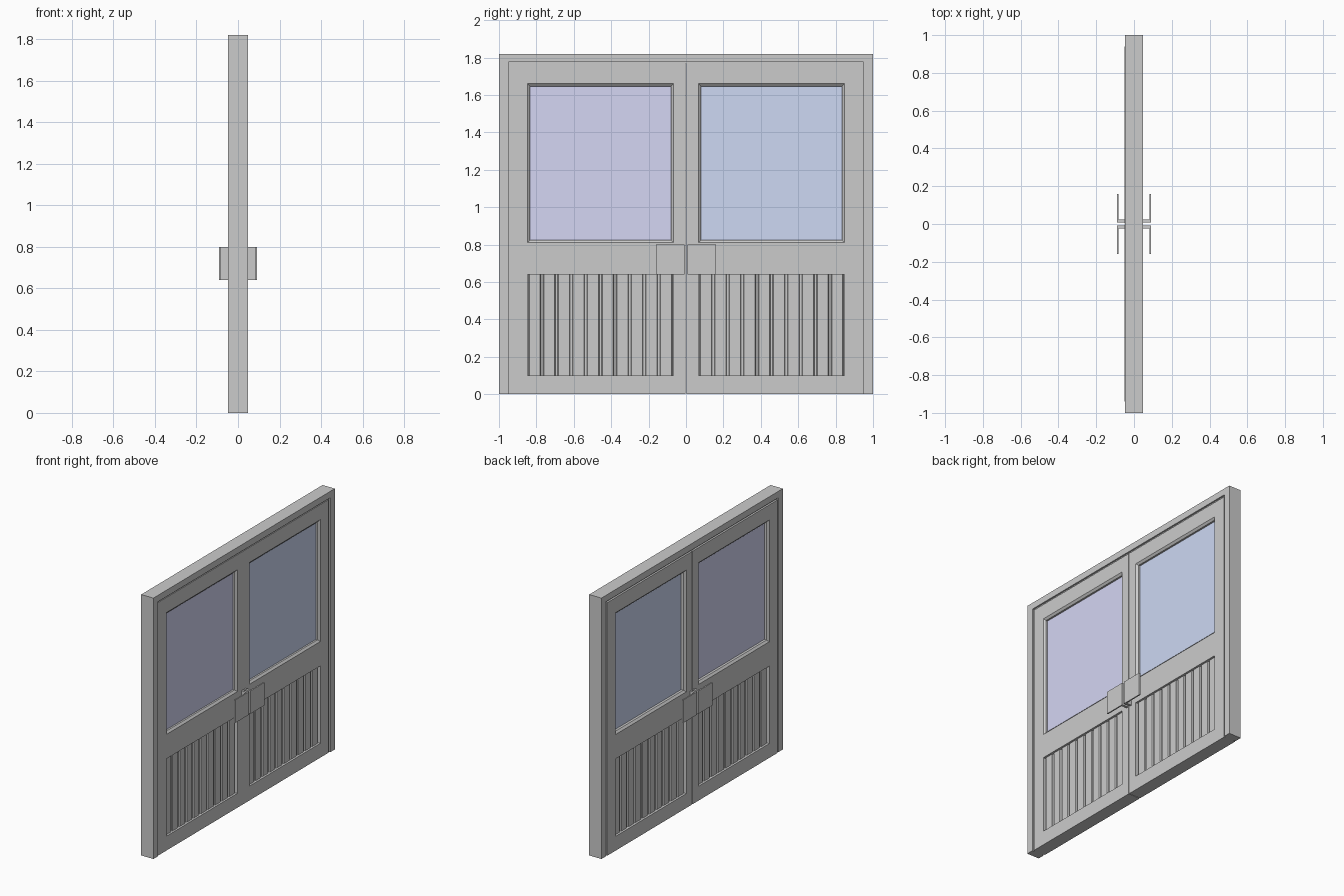
import bpy, bmesh

if "Cube" in bpy.data.objects:
    bpy.data.objects.remove(bpy.data.objects["Cube"])

BACK, FACE = -0.049, 0.042       # door face planes in x


def finish(bm, name, colour=None):
    bmesh.ops.recalc_face_normals(bm, faces=bm.faces)
    me = bpy.data.meshes.new(name)
    bm.to_mesh(me)
    bm.free()
    ob = bpy.data.objects.new(name, me)
    bpy.context.collection.objects.link(ob)
    if colour:
        mat = bpy.data.materials.new(name)
        mat.diffuse_color = colour
        mat.use_nodes = True
        mat.node_tree.nodes["Principled BSDF"].inputs["Base Color"].default_value = mat.diffuse_color
        me.materials.append(mat)
    return ob


def pierced_slab(name, ys, zs, holes, x0, x1):
    """Slab on a y/z grid, with the listed cells left open."""
    bm = bmesh.new()
    v = [[bm.verts.new((x0, y, z)) for z in zs] for y in ys]
    faces = [bm.faces.new((v[i][j], v[i+1][j], v[i+1][j+1], v[i][j+1]))
             for i in range(len(ys) - 1) for j in range(len(zs) - 1)
             if (i, j) not in holes]
    loose = [a for col in v for a in col if not a.link_faces]
    bmesh.ops.delete(bm, geom=loose, context='VERTS')
    geo = bmesh.ops.extrude_face_region(bm, geom=faces, use_keep_orig=True)['geom']
    bmesh.ops.translate(bm, vec=(x1 - x0, 0, 0),
                        verts=[g for g in geo if isinstance(g, bmesh.types.BMVert)])
    return finish(bm, name)


def prism(name, outline, z0, z1, colour=None):
    """Extrude an x/y outline upward."""
    bm = bmesh.new()
    lo = [bm.verts.new((x, y, z0)) for x, y in outline]
    hi = [bm.verts.new((x, y, z1)) for x, y in outline]
    bm.faces.new(lo)
    bm.faces.new(hi)
    for k in range(len(lo)):
        n = (k + 1) % len(lo)
        bm.faces.new((lo[k], lo[n], hi[n], hi[k]))
    return finish(bm, name, colour)


def mitred_ring(name, profile, y0, y1, z0, z1):
    """Sweep an (inset, x) profile round a rectangle."""
    bm = bmesh.new()
    rings = [[bm.verts.new((x, y, z)) for y, z in
              ((y0+d, z0+d), (y1-d, z0+d), (y1-d, z1-d), (y0+d, z1-d))]
             for d, x in profile]
    for k, a in enumerate(rings):
        b = rings[(k + 1) % len(rings)]
        for c in range(4):
            n = (c + 1) % 4
            bm.faces.new((a[c], a[n], b[n], b[c]))
    return finish(bm, name)


# surrounding frame and its thinner inner stop, both open at the floor
pierced_slab("outer_frame", (-1, -0.95, 0.95, 1), (0, 1.775, 1.82), {(1, 0)}, -0.047, 0.047)
pierced_slab("frame_stop", (-0.95, -0.94, 0.94, 0.95), (0, 1.765, 1.775), {(1, 0)}, -0.036, 0.036)

for side, s, tint in (("right", 1, (0.61, 0.69, 0.9, 1)), ("left", -1, (0.66, 0.67, 0.9, 1))):
    # door leaf with window and panel openings
    ys = sorted(s * y for y in (0.002, 0.067, 0.848, 0.94))
    pierced_slab(side + "_door", ys, (0, 0.1, 0.64, 0.81, 1.66, 1.765),
                 {(1, 1), (1, 3)}, BACK, FACE)
    y0, y1 = ys[1], ys[2]

    # sloped window beading and glass
    mitred_ring(side + "_window_bead",
                ((0, FACE), (0.014, FACE - 0.012), (0.014, BACK + 0.012), (0, BACK)),
                y0, y1, 0.81, 1.66)
    prism(side + "_glass", ((-0.02, y0 + 0.014), (0.018, y0 + 0.014),
                            (0.018, y1 - 0.014), (-0.02, y1 - 0.014)), 0.824, 1.646, tint)

    # planked lower panel, grooved on both sides
    count, top, low, gap = 10, 0.028, 0.02, 0.006
    w = (y1 - y0) / count
    front = []
    for k in range(count):
        a, b = y0 + k * w, y0 + (k + 1) * w
        front += [(low, a), (low, a + gap), (top, a + gap + 0.004),
                  (top, b - gap - 0.004), (low, b - gap)]
    front.append((low, y1))
    back = [(-x - 0.006, y) for x, y in reversed(front)]
    prism(side + "_plank_panel", front + back, 0.1, 0.64)

    # L-shaped pull handles on both faces
    for face_name, base, d in (("front", FACE, 1), ("back", BACK, -1)):
        tip = 0.091 * d
        inner = tip - 0.009 * d
        prism(f"{side}_{face_name}_handle",
              [(base, 0.008 * s), (tip, 0.008 * s), (tip, 0.16 * s),
               (inner, 0.16 * s), (inner, 0.024 * s), (base, 0.024 * s)], 0.64, 0.80)
